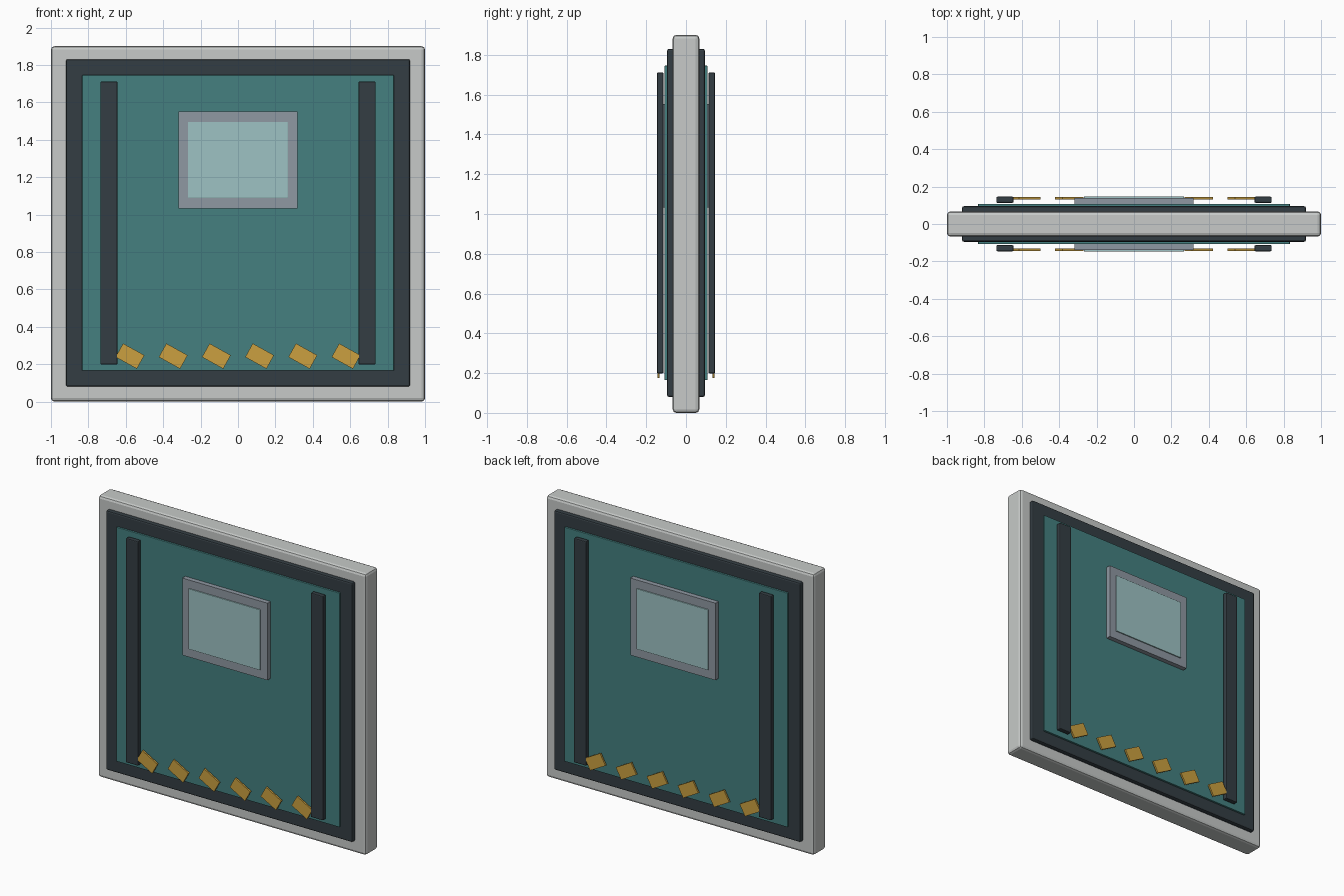
import bpy
import math

cube = bpy.data.objects.get("Cube")
if cube:
    bpy.data.objects.remove(cube, do_unlink=True)


def material(name, r, g, b):
    m = bpy.data.materials.new(name)
    m.use_nodes = True
    m.diffuse_color = (r, g, b, 1)
    m.node_tree.nodes["Principled BSDF"].inputs["Base Color"].default_value = (r, g, b, 1)
    return m


light_grey = material("light grey", 0.57, 0.59, 0.58)
charcoal = material("charcoal", 0.034, 0.047, 0.056)
teal = material("teal", 0.058, 0.216, 0.216)
steel = material("steel grey", 0.275, 0.314, 0.361)
glass = material("pale glass", 0.337, 0.539, 0.546)
yellow = material("hazard yellow", 0.597, 0.352, 0.051)


def box(name, mat, centre, size, bevel=0, turn=0):
    """Flat-shaded box, optionally bevelled and turned about the y axis."""
    bpy.ops.mesh.primitive_cube_add(size=1, location=centre)
    ob = bpy.context.object
    ob.name = name
    ob.scale = size
    bpy.ops.object.transform_apply(location=False, rotation=False, scale=True)
    ob.rotation_euler.y = turn
    ob.data.materials.append(mat)
    if bevel:
        mod = ob.modifiers.new("Bevel", "BEVEL")
        mod.width = bevel
        mod.segments = 2
    return ob


def layer(name, mat, side, x, z, width, height, inner, outer, bevel=0, turn=0):
    """Box lying between two depths on the front (-1) or back (+1) side."""
    return box(name, mat, (x, side * (inner + outer) / 2, z),
               (width, outer - inner, height), bevel, turn)


# Main door slab
box("door_slab", light_grey, (0, 0, 0.95), (2, 0.134, 1.9), 0.018)

# Both faces carry the same parts
for side, label in ((-1, "front"), (1, "back")):
    layer(label + "_border_panel", charcoal, side, 0, 0.955, 1.84, 1.75, 0.05, 0.095, 0.01)
    layer(label + "_inner_panel", teal, side, 0, 0.955, 1.666, 1.58, 0.08, 0.108, 0.003)

    # Window
    layer(label + "_window_frame", steel, side, 0, 1.292, 0.636, 0.52, 0.1, 0.14)
    layer(label + "_window_glass", glass, side, 0, 1.292, 0.534, 0.408, 0.13, 0.147, 0.002)

    # Upright rails
    for x, hand in ((-0.69, "right"), (0.69, "left")):
        layer(f"{label}_{hand}_rail", charcoal, side, x, 0.955, 0.092, 1.513,
              0.113, 0.146, 0.006)

    # Row of slanted warning marks
    for i in range(6):
        layer(f"{label}_warning_mark_{i + 1}", yellow, side, (i - 2.5) * 0.231, 0.243,
              0.13, 0.083, 0.132, 0.144, 0, math.radians(29))
